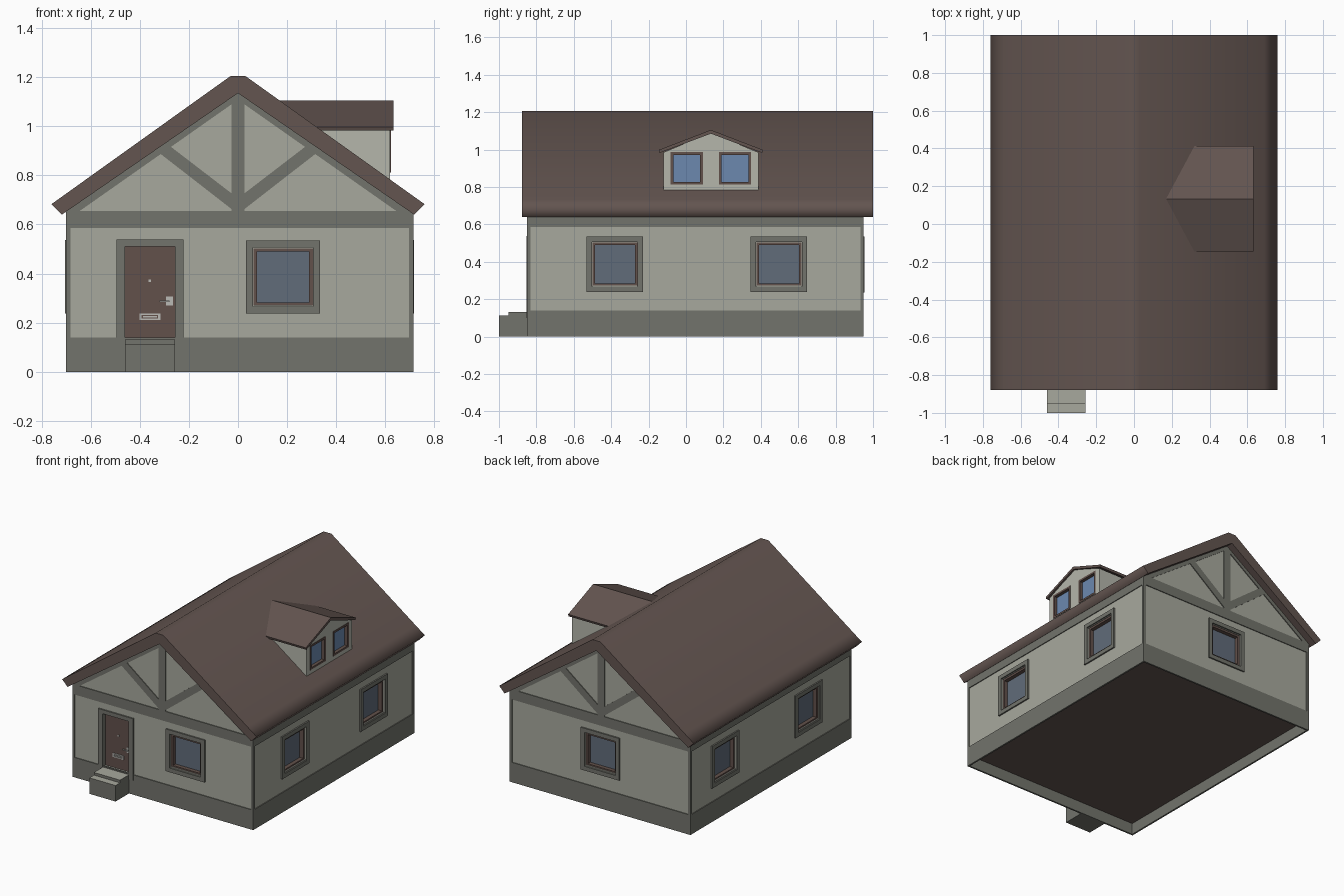
import bpy, bmesh
from math import radians
from mathutils import Matrix, Vector

if "Cube" in bpy.data.objects:
    bpy.data.objects.remove(bpy.data.objects["Cube"])


def material(name, r, g, b):
    m = bpy.data.materials.new(name)
    m.use_nodes = True
    m.diffuse_color = (r, g, b, 1)
    m.node_tree.nodes["Principled BSDF"].inputs["Base Color"].default_value = (r, g, b, 1)
    return m


PLASTER = material("plaster", .39, .395, .34)
DORMER = material("dormer_plaster", .46, .47, .41)
TRIM = material("grey_timber", .17, .173, .15)
ROOF = material("roof_brown", .125, .09, .08)
WOOD = material("door_brown", .122, .082, .07)
GLASS = material("dark_glass", .12, .15, .195)
SKY = material("blue_glass", .15, .25, .43)
METAL = material("pale_metal", .5, .5, .47)

X0, X1, Y0, Y1 = -.70, .714, -.85, .95   # outer faces of the timber
GAP = .006                               # plaster sits back from the timber
I = Matrix.Identity(4)


def finish(bm, name, mat):
    bmesh.ops.recalc_face_normals(bm, faces=bm.faces)
    me = bpy.data.meshes.new(name)
    bm.to_mesh(me)
    bm.free()
    me.materials.append(mat)
    ob = bpy.data.objects.new(name, me)
    bpy.context.collection.objects.link(ob)
    return ob


def boxes(name, mat, spans, M=I):
    """One object from boxes given as (x0, x1, y0, y1, z0, z1)."""
    bm = bmesh.new()
    for x0, x1, y0, y1, z0, z1 in spans:
        mid = Vector((x0 + x1, y0 + y1, z0 + z1)) / 2
        size = Matrix.Diagonal((x1 - x0, y1 - y0, z1 - z0, 1))
        bmesh.ops.create_cube(bm, size=1, matrix=M @ Matrix.Translation(mid) @ size)
    return finish(bm, name, mat)


def prisms(name, mat, outlines, t0, t1, axis="y"):
    """Extrude outlines (across, z) along an axis from t0 to t1."""
    bm = bmesh.new()
    for pts in outlines:
        ends = []
        for t in (t0, t1):
            ends.append([bm.verts.new((a, t, z) if axis == "y" else (t, a, z)) for a, z in pts])
            bm.faces.new(ends[-1])
        n = len(pts)
        for i in range(n):
            j = (i + 1) % n
            bm.faces.new((ends[0][i], ends[0][j], ends[1][j], ends[1][i]))
    return finish(bm, name, mat)


def ring(w, h, t, y0, y1):
    """Upright rectangular frame around the origin."""
    a, b = w / 2, h / 2
    return [(-a, -a + t, y0, y1, -b, b), (a - t, a, y0, y1, -b, b),
            (-a + t, a - t, y0, y1, -b, -b + t), (-a + t, a - t, y0, y1, b - t, b)]


def band(t, z0, z1):
    """Horizontal band around the house."""
    return [(X0, X1, Y0, Y0 + t, z0, z1), (X0, X1, Y1 - t, Y1, z0, z1),
            (X0, X0 + t, Y0 + t, Y1 - t, z0, z1), (X1 - t, X1, Y0 + t, Y1 - t, z0, z1)]


def carve(ob, cutters):
    for c in cutters:
        mod = ob.modifiers.new("opening", "BOOLEAN")
        mod.object, mod.solver = c, "EXACT"
        c.hide_render = True
        bpy.context.view_layer.objects.active = ob
        bpy.ops.object.modifier_apply(modifier=mod.name)
        bpy.data.objects.remove(c)


def place(x, y, z, turn):
    return Matrix.Translation((x, y, z)) @ Matrix.Rotation(radians(turn), 4, "Z")


# Walls, floor and plinth
bx0, bx1 = X0 + GAP, X1 - GAP
walls = prisms("walls", PLASTER, [[(bx0, .09), (bx1, .09), (bx1, .66), (0, 1.15), (bx0, .66)]],
               Y0 + GAP, Y1 - GAP)
boxes("floor", ROOF, [(bx0, bx1, Y0 + GAP, Y1 - GAP, .08, .09)])
boxes("plinth", TRIM, band(.012, 0, .14))
boxes("belt_beam", TRIM, band(.012, .585, .655))
boxes("corner_posts", TRIM, [(x, x + .018, y, y + .018, .14, .585)
                             for x in (X0, X1 - .018) for y in (Y0, Y1 - .018)])

# Half timbering in both gables
rake = [(.71, .65), (0, 1.15), (0, 1.108), (.645, .655)]
brace = [(.02, .658), (.325, .895), (.278, .92), (.02, .722)]
timbers = [[(s * a, z) for a, z in p] for p in (rake, brace) for s in (-1, 1)]
timbers.append([(-.027, .65), (.027, .65), (.027, 1.13), (-.027, 1.13)])
prisms("front_gable_timbers", TRIM, timbers, Y0, Y0 + .01)
prisms("back_gable_timbers", TRIM, timbers, Y1 - .01, Y1)

# Main roof, softly shaded across the slopes
half = [(.03, 1.205), (.69, .733), (.76, .683), (.718, .64)]
outline = half + [(0, 1.135)] + [(-a, z) for a, z in reversed(half)]
roof = prisms("main_roof", ROOF, [outline], -.878, 1)
for f in roof.data.polygons:
    f.use_smooth = abs(f.normal.y) < .5 and not (f.normal.z < -.5 and f.area > .8)

# House windows
windows = {
    "front_window": place(.184, Y0, .386, 0),
    "back_window": place(.005, Y1, .386, 180),
    "right_front_window": place(X1, -.38, .387, 90),
    "right_back_window": place(X1, .497, .387, 90),
    "left_front_window": place(X0, -.37, .387, -90),
    "left_back_window": place(X0, .56, .387, -90),
}
cuts = []
for name, M in windows.items():
    cuts.append(boxes("cutter", PLASTER, [(-.121, .121, -.03, .05, -.117, .117)], M))
    boxes(name + "_surround", TRIM, ring(.302, .298, .029, -.004, .018), M)
    boxes(name + "_frame", WOOD, ring(.248, .242, .018, .012, .052), M)
    boxes(name + "_glass", GLASS, [(-.11, .11, .04, .051, -.11, .11)], M)
    boxes(name + "_sill", PLASTER, [(-.118, .118, .004, .03, -.121, -.113)], M)

# Front door
D = place(-.359, Y0, 0, 0)
cuts.append(boxes("cutter", PLASTER, [(-.103, .103, -.03, .04, .135, .511)], D))
boxes("door_surround", TRIM, [(-.136, -.102, -.004, .04, .1, .538), (.102, .136, -.004, .04, .1, .538),
                              (-.102, .102, -.004, .04, .51, .538)], D)
boxes("door", WOOD, [(-.102, .102, .03, .041, .13, .51)], D)
boxes("door_handle", METAL, [(.066, .094, .024, .03, .27, .306), (.04, .08, .014, .02, .284, .291),
                             (.072, .08, .014, .026, .284, .291)], D)
boxes("letter_box", METAL, [(a + .0, b + .0, .025, .031, c, d) for a, b, c, d in
                            [(-.043, .043, .21, .217), (-.043, .043, .231, .238),
                             (-.043, -.034, .217, .231), (.034, .043, .217, .231),
                             (-.028, .028, .221, .227)]], D)
boxes("peephole", METAL, [(-.005, .005, .025, .031, .365, .375)], D)
carve(walls, cuts)

# Door steps with pale treads
steps = boxes("door_steps", TRIM, [(-.461, -.257, -1, -.95, 0, .113), (-.461, -.257, -.95, Y0, 0, .132)])
steps.data.materials.append(PLASTER)
for f in steps.data.polygons:
    f.material_index = int(f.normal.z > .5)

# Dormer
MID = .133
dormer = prisms("dormer_walls", DORMER, [[(MID - .254, .78), (MID + .254, .78), (MID + .254, .985),
                                          (MID, 1.09), (MID - .254, .985)]], .2, .62, "x")
eave = [(.279, .998), (.274, .982)]
prisms("dormer_roof", ROOF, [[(MID, 1.105)] + [(MID + a, z) for a, z in eave] + [(MID, 1.085)]
                             + [(MID - a, z) for a, z in reversed(eave)]], .14, .633, "x")
cuts = []
for side, y in (("front", .004), ("back", .262)):
    M = place(.62, y, .899, 90)
    cuts.append(boxes("cutter", DORMER, [(-.08, .08, -.03, .03, -.08, .08)], M))
    boxes("dormer_" + side + "_frame", WOOD, ring(.172, .174, .014, -.003, .031), M)
    boxes("dormer_" + side + "_glass", SKY, [(-.076, .076, .02, .031, -.076, .076)], M)
carve(dormer, cuts)
